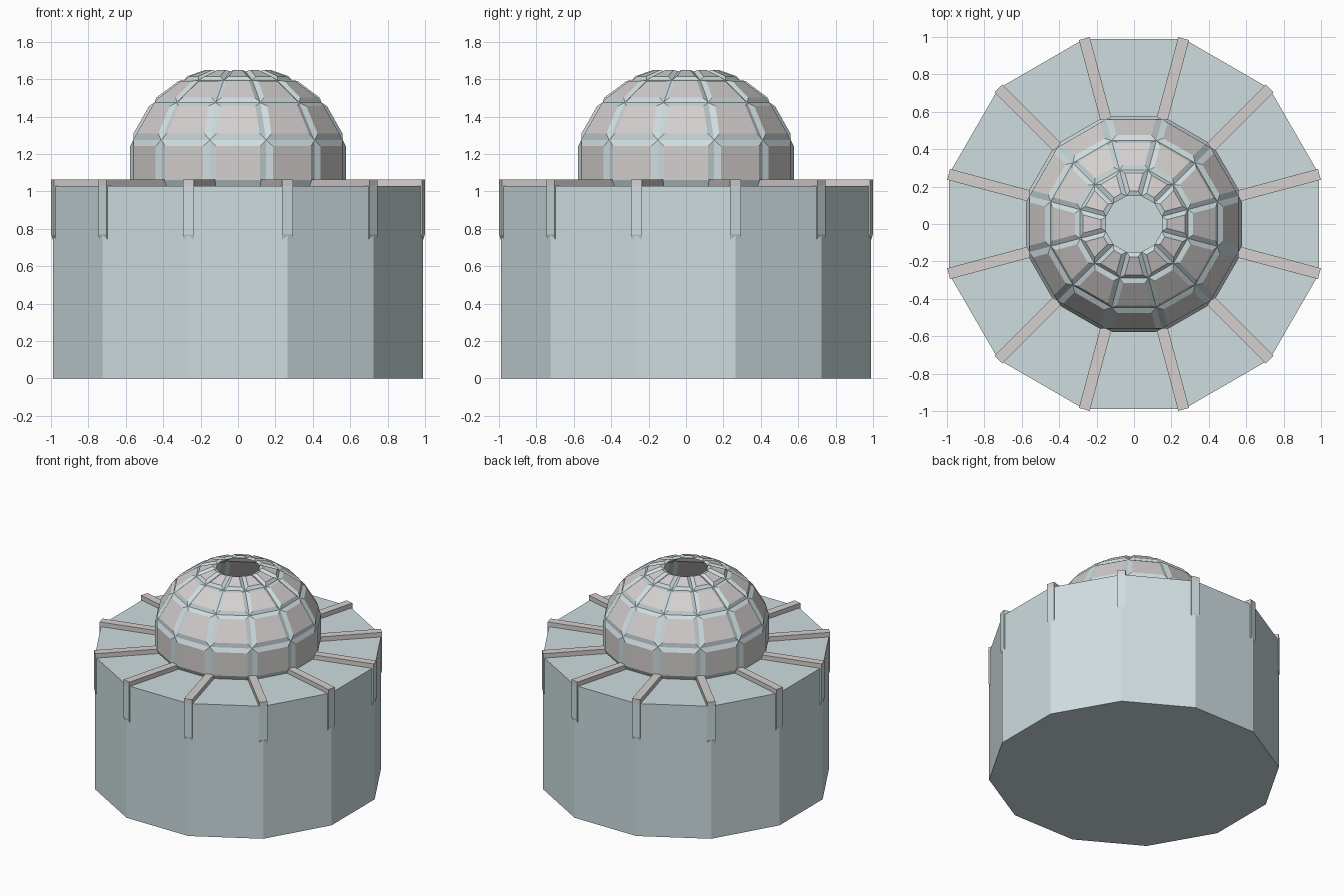
import bpy, bmesh
from math import sin, cos, radians

if "Cube" in bpy.data.objects:
    bpy.data.objects.remove(bpy.data.objects["Cube"])

N = 12
ANGLES = [radians(15 + 30 * k) for k in range(N)]


def material(name, color):
    m = bpy.data.materials.new(name)
    m.diffuse_color = (*color, 1)
    m.use_nodes = True
    m.node_tree.nodes["Principled BSDF"].inputs["Base Color"].default_value = m.diffuse_color
    return m


BLUE = material("pale_blue_grey", (0.62, 0.72, 0.74))
WARM = material("warm_grey", (0.66, 0.63, 0.62))


def finish(bm, name):
    me = bpy.data.meshes.new(name)
    bm.to_mesh(me)
    bm.free()
    me.materials.append(BLUE)
    me.materials.append(WARM)
    ob = bpy.data.objects.new(name, me)
    bpy.context.collection.objects.link(ob)
    return ob


def ring(bm, r, z):
    return [bm.verts.new((r * cos(a), r * sin(a), z)) for a in ANGLES]


def bridge(bm, lo, hi):
    return [bm.faces.new((lo[i], lo[(i + 1) % N], hi[(i + 1) % N], hi[i]))
            for i in range(N)]


# Twelve-sided drum
bm = bmesh.new()
low, high = ring(bm, 1.025, 0), ring(bm, 1.025, 1.03)
bridge(bm, low, high)
bm.faces.new(low[::-1])
bm.faces.new(high)
finish(bm, "drum")

# Dome: open faceted shell with a raised bevelled panel on every facet
bm = bmesh.new()
profile = [(0.58, 1.03), (0.58, 1.275), (0.462, 1.475), (0.298, 1.593), (0.155, 1.642)]
insets = [0.032, 0.03, 0.024, 0.022]
rings = [ring(bm, r, z) for r, z in profile]
rows = [bridge(bm, a, b) for a, b in zip(rings, rings[1:])]
bm.normal_update()
for row, t in zip(rows, insets):
    for f in row:
        f.material_index = 1
    rims = bmesh.ops.inset_individual(bm, faces=row, thickness=t, depth=0.016,
                                      use_even_offset=True)
    for f in rims["faces"]:
        f.material_index = 0
finish(bm, "panelled_dome")

# Radial ribs: beam over the roof, short leg down each drum corner
W = 0.03
LEG = [(0.93, 1.03), (0.78, 0.0), (1.026, 0.77), (1.026, 1.03)]
BEAM = [(0.55, 1.03), (1.026, 1.03), (1.026, 1.065), (0.55, 1.065)]


def prism(bm, pts, a, mat):
    sides = [[bm.verts.new((r * cos(a) - s * sin(a), r * sin(a) + s * cos(a), z))
              for r, z in pts] for s in (-W, W)]
    n = len(pts)
    faces = [bm.faces.new(sides[0]), bm.faces.new(sides[1][::-1])]
    for i in range(n):
        j = (i + 1) % n
        faces.append(bm.faces.new((sides[0][j], sides[0][i], sides[1][i], sides[1][j])))
    for f in faces:
        f.material_index = mat


for name, pts, mat in (("roof_ribs", BEAM, 1), ("corner_legs", LEG, 0)):
    bm = bmesh.new()
    for a in ANGLES:
        prism(bm, pts, a, mat)
    bmesh.ops.recalc_face_normals(bm, faces=bm.faces)
    finish(bm, name)
